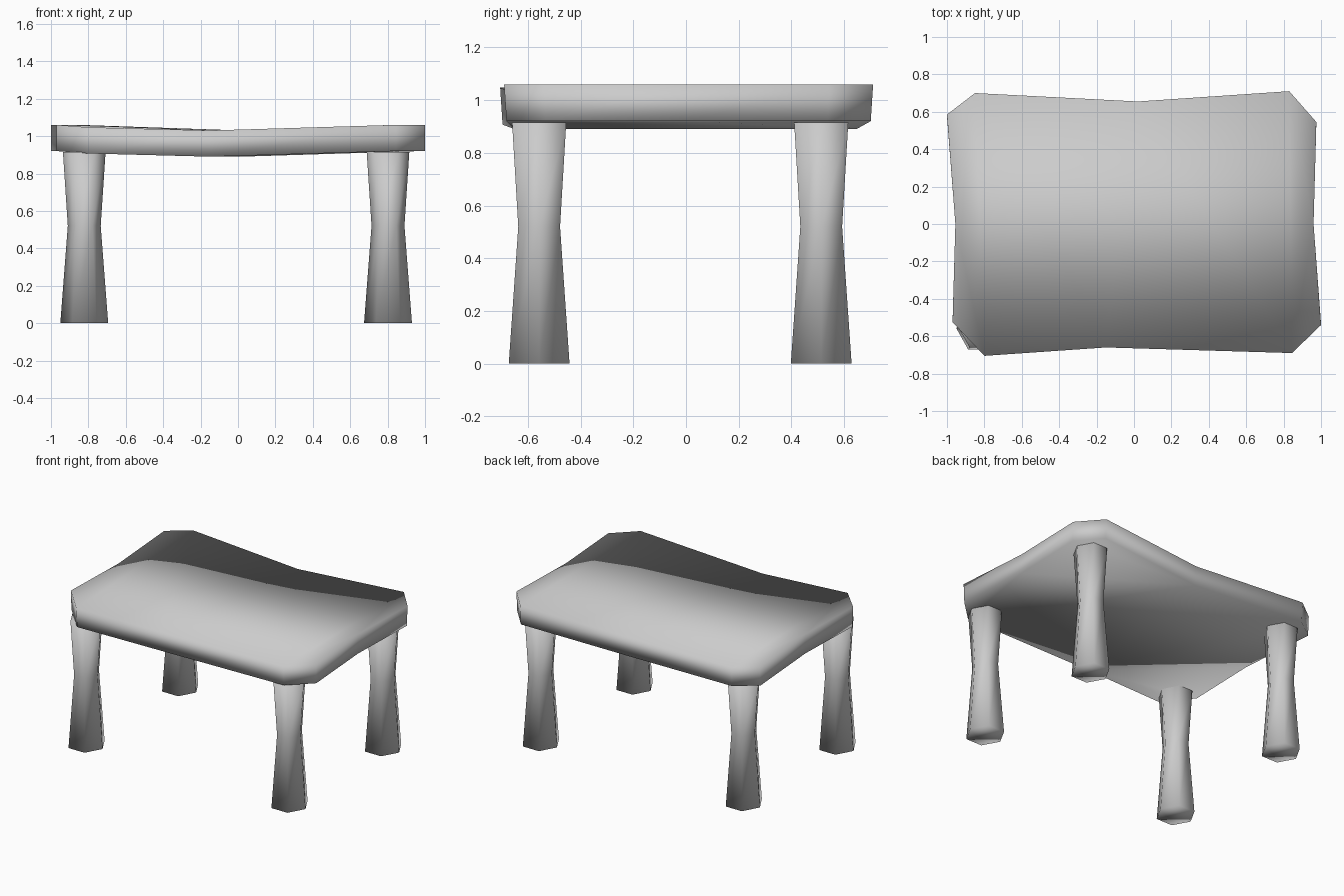
import bpy, bmesh
from math import cos, sin, pi

if "Cube" in bpy.data.objects:
    bpy.data.objects.remove(bpy.data.objects["Cube"])


def finish(name, bm):
    bmesh.ops.recalc_face_normals(bm, faces=bm.faces)
    mesh = bpy.data.meshes.new(name)
    bm.to_mesh(mesh)
    bm.free()
    mesh.shade_smooth()
    obj = bpy.data.objects.new(name, mesh)
    bpy.context.collection.objects.link(obj)
    return obj


def ring(bm, points):
    return [bm.verts.new(p) for p in points]


def bridge(bm, a, b):
    n = len(a)
    for i in range(n):
        j = (i + 1) % n
        bm.faces.new((a[i], a[j], b[j], b[i]))


# Tabletop: irregular slab with cut corners, sagging in the middle (x, y, sag)
outline = [
    (0.02, 0.655, 0.03), (-0.85, 0.70, 0.0), (-1.0, 0.585, 0.0),
    (-0.955, 0.0, 0.0), (-0.97, -0.525, 0.0), (-0.80, -0.705, 0.013),
    (-0.15, -0.66, 0.03), (0.845, -0.69, 0.0), (1.0, -0.54, 0.0),
    (0.96, 0.0, 0.0), (0.975, 0.545, 0.0), (0.83, 0.71, 0.0),
]
bm = bmesh.new()
lower = ring(bm, [(x, y * 0.987, 0.92 - s) for x, y, s in outline])
upper = ring(bm, [(x, y, 1.06 - s) for x, y, s in outline])
bridge(bm, lower, upper)
for loop in (lower, upper):
    bm.faces.new(loop[:7])
    bm.faces.new(loop[6:] + loop[:1])
finish("tabletop", bm)

# Legs: waisted six-sided posts
waist = [(0.0, 0.128), (0.52, 0.088), (0.915, 0.114)]
legs = {
    "front_left_leg": (-0.822, -0.557), "front_right_leg": (0.802, -0.557),
    "back_left_leg": (-0.822, 0.513), "back_right_leg": (0.802, 0.513),
}
for name, (cx, cy) in legs.items():
    bm = bmesh.new()
    rings = [ring(bm, [(cx + r * cos(k * pi / 3), cy + 1.04 * r * sin(k * pi / 3), z)
                       for k in range(6)]) for z, r in waist]
    for a, b in zip(rings, rings[1:]):
        bridge(bm, a, b)
    bm.faces.new(rings[0])
    bm.faces.new(rings[-1])
    finish(name, bm)
